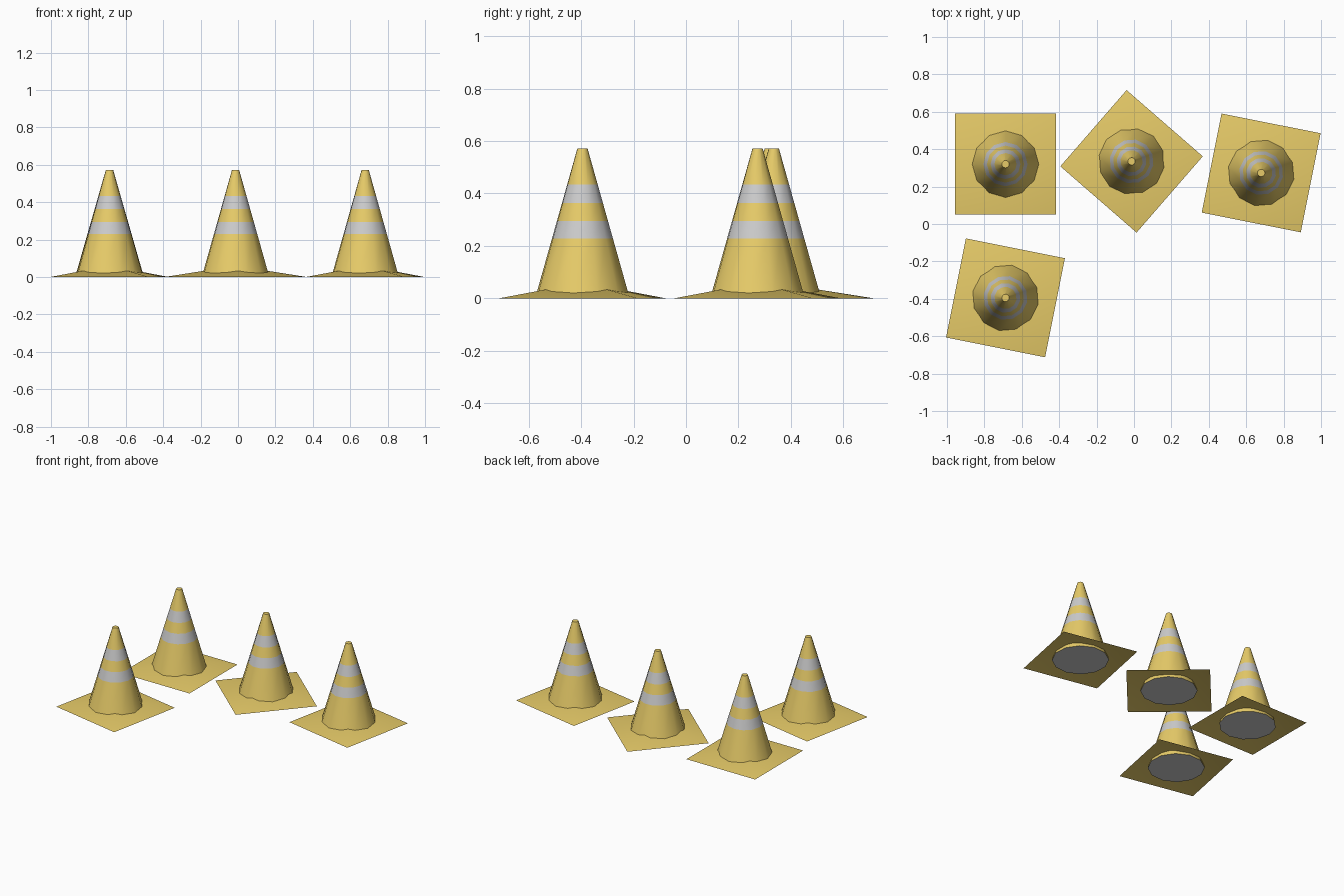
import bpy
import math
import bmesh

if "Cube" in bpy.data.objects:
    bpy.data.objects.remove(bpy.data.objects["Cube"])

SIDES = 12
HALF = 0.27        # half width of the square foot
PEAK = 0.06        # height of the foot's hidden peak inside the cone


def material(name, colour):
    mat = bpy.data.materials.new(name)
    mat.diffuse_color = (*colour, 1)
    mat.use_nodes = True
    mat.node_tree.nodes["Principled BSDF"].inputs["Base Color"].default_value = mat.diffuse_color
    return mat


orange = material("orange", (0.8, 0.6, 0.14))
white = material("pale_grey", (0.8, 0.8, 0.8))


def finish(name, bm, mats, location, angle):
    mesh = bpy.data.meshes.new(name)
    bm.to_mesh(mesh)
    bm.free()
    for m in mats:
        mesh.materials.append(m)
    obj = bpy.data.objects.new(name, mesh)
    bpy.context.collection.objects.link(obj)
    obj.location = (*location, 0)
    obj.rotation_euler.z = math.radians(angle)
    bpy.ops.object.select_all(action='DESELECT')
    obj.select_set(True)
    bpy.context.view_layer.objects.active = obj
    bpy.ops.object.shade_smooth_by_angle(angle=math.radians(40))


def cone_body(name, location, angle):
    # Tapered striped body, closed at both ends
    bm = bmesh.new()
    rings = []
    for z in (0, 0.229, 0.295, 0.363, 0.434, 0.571):
        r = 0.184 + (0.02 - 0.184) * z / 0.571
        rings.append([bm.verts.new((r * math.cos(math.tau * i / SIDES),
                                    r * math.sin(math.tau * i / SIDES), z))
                      for i in range(SIDES)])
    for k, (low, high) in enumerate(zip(rings, rings[1:])):
        for i in range(SIDES):
            j = (i + 1) % SIDES
            f = bm.faces.new((low[i], low[j], high[j], high[i]))
            f.material_index = k % 2
    bm.faces.new(rings[-1])
    bm.faces.new(rings[0][::-1]).material_index = 1
    finish(name, bm, (orange, white), location, angle)


def foot(name, location, angle):
    # Thin square skirt sloping gently up to the body
    bm = bmesh.new()
    corners = [bm.verts.new((x * HALF, y * HALF, 0))
               for x, y in ((-1, -1), (1, -1), (1, 1), (-1, 1))]
    peak = bm.verts.new((0, 0, PEAK))
    for i in range(4):
        bm.faces.new((corners[i], corners[(i + 1) % 4], peak))
    finish(name, bm, (orange,), location, angle)


# Four scattered traffic cones: x, y, rotation
for n, (x, y, a) in enumerate(((-0.687, 0.32, 0), (-0.013, 0.335, -41),
                               (0.68, 0.273, -11.3), (-0.687, -0.395, -11.3)), 1):
    cone_body(f"cone_body_{n}", (x, y), a)
    foot(f"cone_foot_{n}", (x, y), a)
